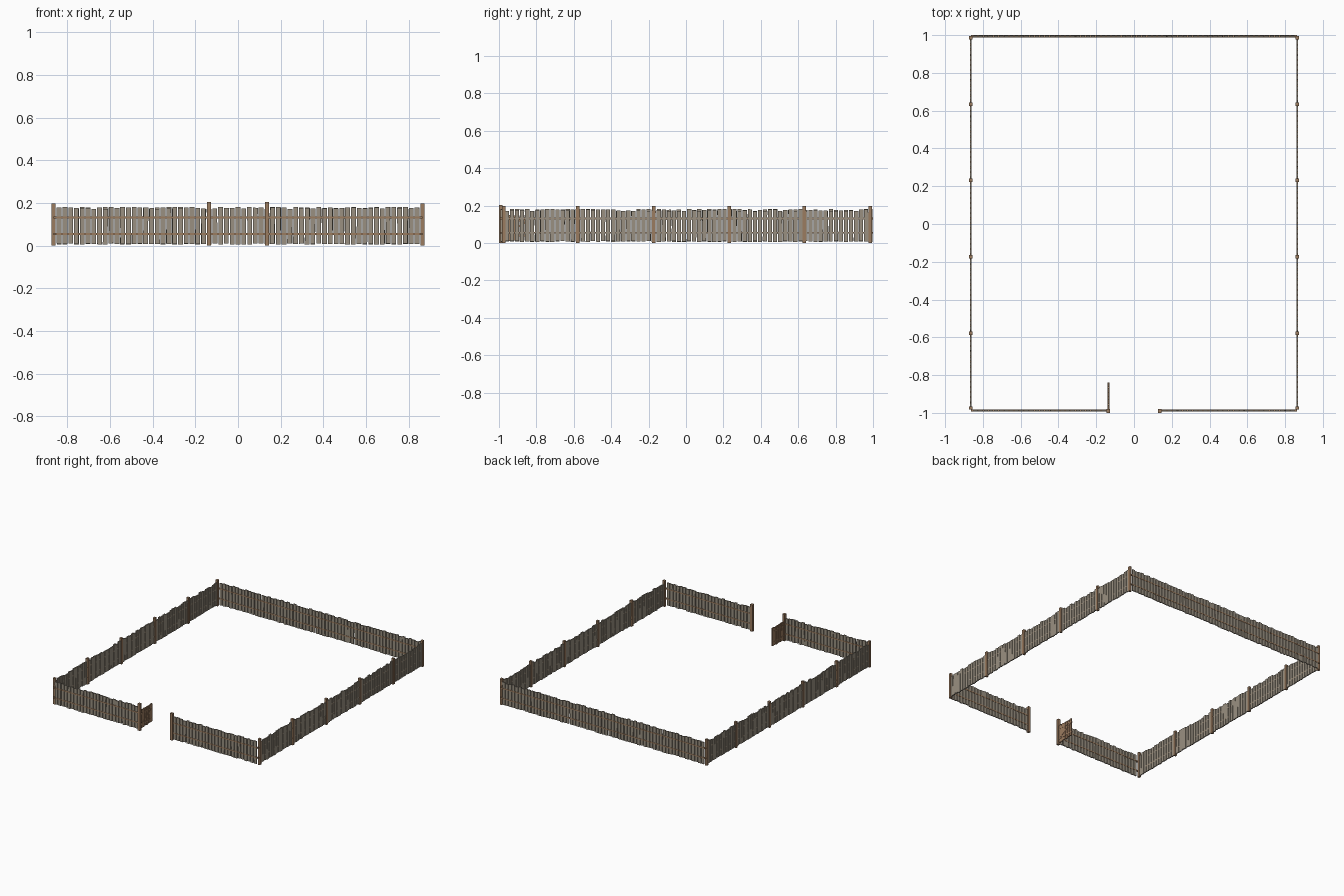
import bpy, bmesh, math, random
from mathutils import Matrix, Vector

if "Cube" in bpy.data.objects:
    bpy.data.objects.remove(bpy.data.objects["Cube"])

random.seed(4)


def material(name, color):
    m = bpy.data.materials.new(name)
    m.diffuse_color = (*color, 1)
    m.use_nodes = True
    m.node_tree.nodes["Principled BSDF"].inputs["Base Color"].default_value = m.diffuse_color
    return m


GREY = material("weathered grey wood", (0.32, 0.28, 0.22))
BROWN = material("brown wood", (0.33, 0.20, 0.115))


def add_box(bm, center, size, rot=None):
    mat = Matrix.Translation(center) @ (rot or Matrix()) @ Matrix.Diagonal((*size, 1))
    bmesh.ops.create_cube(bm, size=1, matrix=mat)


def finish(bm, name, mat):
    me = bpy.data.meshes.new(name)
    bm.to_mesh(me)
    bm.free()
    me.materials.append(mat)
    ob = bpy.data.objects.new(name, me)
    bpy.context.collection.objects.link(ob)


def fence_run(name, start, end, rail_depth, top=0.177, vary=0.005, step=0.0272,
              margin=0.012, plank_mat=GREY, rails=(0.055, 0.131), low=0.008):
    """Row of uneven planks threaded on two rails, from start to end."""
    a, b = Vector((*start, 0)), Vector((*end, 0))
    d = b - a
    length = d.length
    turn = Matrix.Rotation(math.atan2(d.y, d.x), 4, 'Z')
    n = round((length - 2 * margin) / step)
    pitch = (length - 2 * margin) / n
    bm = bmesh.new()
    for i in range(n):
        p = a + d.normalized() * (margin + (i + 0.5) * pitch)
        z0 = low + random.uniform(-0.003, 0.003)
        z1 = top + random.uniform(-vary, vary)
        tilt = Matrix.Rotation(random.uniform(-0.008, 0.008), 4, 'Y')
        p.z = (z0 + z1) / 2
        add_box(bm, p, (pitch * random.uniform(0.78, 0.86), 0.008, z1 - z0), turn @ tilt)
    finish(bm, name + "_planks", plank_mat)
    bm = bmesh.new()
    for z in rails:
        c = (a + b) / 2
        c.z = z
        add_box(bm, c, (length, rail_depth, 0.009), turn)
    finish(bm, name + "_rails", BROWN)


X, FRONT, BACK, GATE = 0.864, -0.988, 0.994, 0.136

# Fence sides
fence_run("back_fence", (-X, BACK), (X, BACK), 0.011)
for side, label in ((-1, "left"), (1, "right")):
    fence_run(label + "_front_fence", (side * X, FRONT), (side * GATE, FRONT), 0.011)
    fence_run(label + "_side_fence", (side * X, FRONT + 0.005), (side * X, BACK - 0.005),
              0.006, top=0.176, vary=0.007)

# Side and corner posts
bm = bmesh.new()
for side in (-1, 1):
    for y in (-0.974, -0.578, -0.173, 0.231, 0.633, 0.985):
        add_box(bm, (side * X, y, 0.099), (0.018, 0.018, 0.198))
finish(bm, "fence_posts", BROWN)

# Gate posts
bm = bmesh.new()
for side in (-1, 1):
    add_box(bm, (side * GATE, FRONT - 0.002, 0.102), (0.020, 0.020, 0.204))
finish(bm, "gate_posts", BROWN)

# Open gate, swung inward, with a diagonal brace
fence_run("gate", (-GATE, FRONT + 0.008), (-GATE, -0.84), 0.011, top=0.148, vary=0.003,
          step=0.024, margin=0.002, plank_mat=BROWN, rails=(0.04, 0.12), low=0.012)
bm = bmesh.new()
y0, y1 = FRONT + 0.015, -0.845
add_box(bm, (-GATE + 0.004, (y0 + y1) / 2, 0.08), (0.004, math.hypot(y1 - y0, 0.075), 0.009),
        Matrix.Rotation(math.atan2(0.075, y1 - y0), 4, 'X'))
finish(bm, "gate_brace", BROWN)
